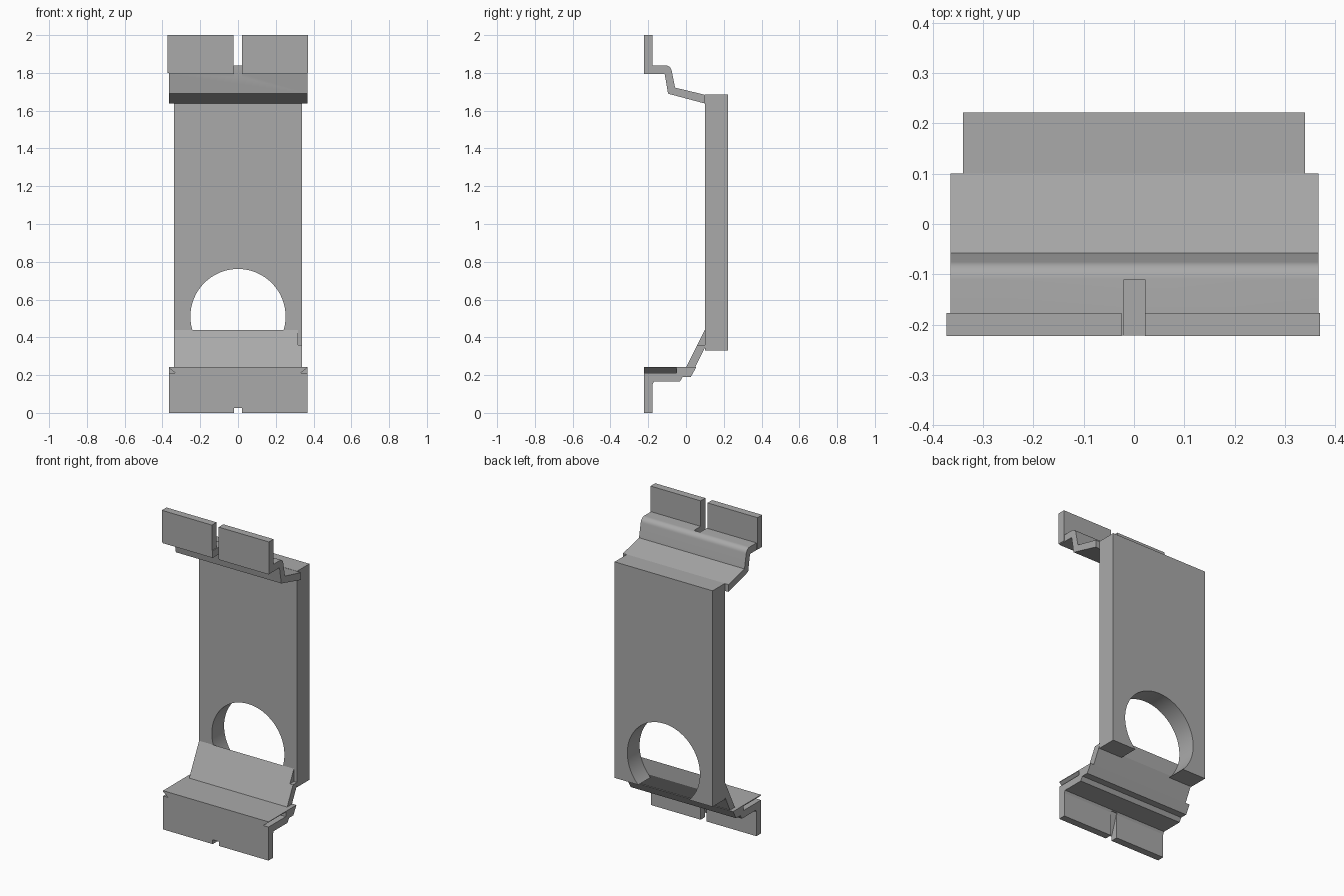
import bpy, bmesh, math

cube = bpy.data.objects.get("Cube")
if cube:
    bpy.data.objects.remove(cube, do_unlink=True)

grey = bpy.data.materials.new("plain grey")
grey.use_nodes = True
COLOUR = (0.4, 0.4, 0.4, 1)
grey.diffuse_color = COLOUR
grey.node_tree.nodes["Principled BSDF"].inputs["Base Color"].default_value = COLOUR


def finish(name, bm):
    bmesh.ops.recalc_face_normals(bm, faces=bm.faces)
    mesh = bpy.data.meshes.new(name)
    bm.to_mesh(mesh)
    bm.free()
    mesh.materials.append(grey)
    ob = bpy.data.objects.new(name, mesh)
    bpy.context.collection.objects.link(ob)
    return ob


def extrude(name, points, low, high, axis="X"):
    """Extrude a (y, z) profile along X, or an (x, z) profile along Y."""
    bm = bmesh.new()
    place = (lambda a, b: (low, a, b)) if axis == "X" else (lambda a, b: (a, low, b))
    face = bm.faces.new([bm.verts.new(place(a, b)) for a, b in points])
    moved = bmesh.ops.extrude_face_region(bm, geom=[face])["geom"]
    step = (high - low, 0, 0) if axis == "X" else (0, high - low, 0)
    bmesh.ops.translate(bm, vec=step, verts=[v for v in moved if isinstance(v, bmesh.types.BMVert)])
    return finish(name, bm)


def box(name, x, y, z):
    return extrude(name, [(y[0], z[0]), (y[1], z[0]), (y[1], z[1]), (y[0], z[1])], *x)


def cut(target, cutter):
    cutter.hide_render = True
    cutter.hide_set(True)
    mod = target.modifiers.new(cutter.name, "BOOLEAN")
    mod.operation = "DIFFERENCE"
    mod.solver = "EXACT"
    mod.object = cutter
    # Apply the cut and drop the cutter
    bpy.context.view_layer.objects.active = target
    bpy.ops.object.modifier_apply(modifier=mod.name)
    bpy.data.objects.remove(cutter, do_unlink=True)


def smooth(ob):
    bpy.ops.object.select_all(action="DESELECT")
    ob.select_set(True)
    bpy.context.view_layer.objects.active = ob
    bpy.ops.object.shade_smooth_by_angle(angle=math.radians(30))


# Long back plate with a round hole that opens through the lower edge
plate = box("back_plate", (-0.34, 0.34), (0.1, 0.222), (0.33, 1.685))
ring = [(0.252 * math.cos(math.tau * i / 64), 0.51 + 0.252 * math.sin(math.tau * i / 64))
        for i in range(64)]
cut(plate, extrude("hole_cutter", ring, 0.05, 0.3, "Y"))
smooth(plate)

# Upper bracket: shelf, rounded bend and sloped web
bend = [(-0.11 + 0.035 * math.sin(math.radians(a)), 1.805 + 0.035 * math.cos(math.radians(a)))
        for a in range(0, 81, 10)]
upper = extrude("upper_bracket", [(-0.222, 1.795), (-0.222, 1.84)] + bend +
                [(-0.058, 1.722), (0.1, 1.684), (0.1, 1.638), (-0.095, 1.69), (-0.113, 1.795)],
                -0.365, 0.367)
cut(upper, box("shelf_slot", (-0.02, 0.022), (-0.3, -0.11), (1.7, 1.9)))
smooth(upper)

# Two upright tabs on the upper bracket
for name, x in (("upper_right_tab", (-0.373, -0.025)), ("upper_left_tab", (0.022, 0.37))):
    box(name, x, (-0.223, -0.177), (1.8, 2.0))

# Lower bracket: hanging tab and shelf
lower = extrude("lower_bracket", [(-0.222, 0), (-0.222, 0.243), (0.002, 0.243), (0.055, 0.243),
                                  (0.025, 0.19), (-0.018, 0.19), (-0.033, 0.165),
                                  (-0.17, 0.165), (-0.177, 0.15), (-0.177, 0)], -0.365, 0.367)

# Wedge grooves along both sides of the shelf
for side, s in (("right", -1), ("left", 1)):
    wedge = [(s * 0.33, 0.21), (s * 0.4, 0.21), (s * 0.4, 0.265)]
    cut(lower, extrude(side + "_groove", wedge, -0.3, -0.05, "Y"))

# Slot in the hanging tab, deeper towards the back
cut(lower, extrude("tab_slot", [(-0.23, -0.1), (-0.23, 0.02), (-0.222, 0.027),
                                (-0.177, 0.16), (-0.1, 0.16), (-0.1, -0.1)], -0.02, 0.022))

# Sloped web joining the shelf to the plate, with a small side notch
web = extrude("lower_web", [(0.0, 0.24), (0.1, 0.44), (0.1, 0.345), (0.045, 0.235)], -0.34, 0.34)
cut(web, box("web_notch", (0.318, 0.4), (0.0, 0.2), (0.36, 0.5)))
